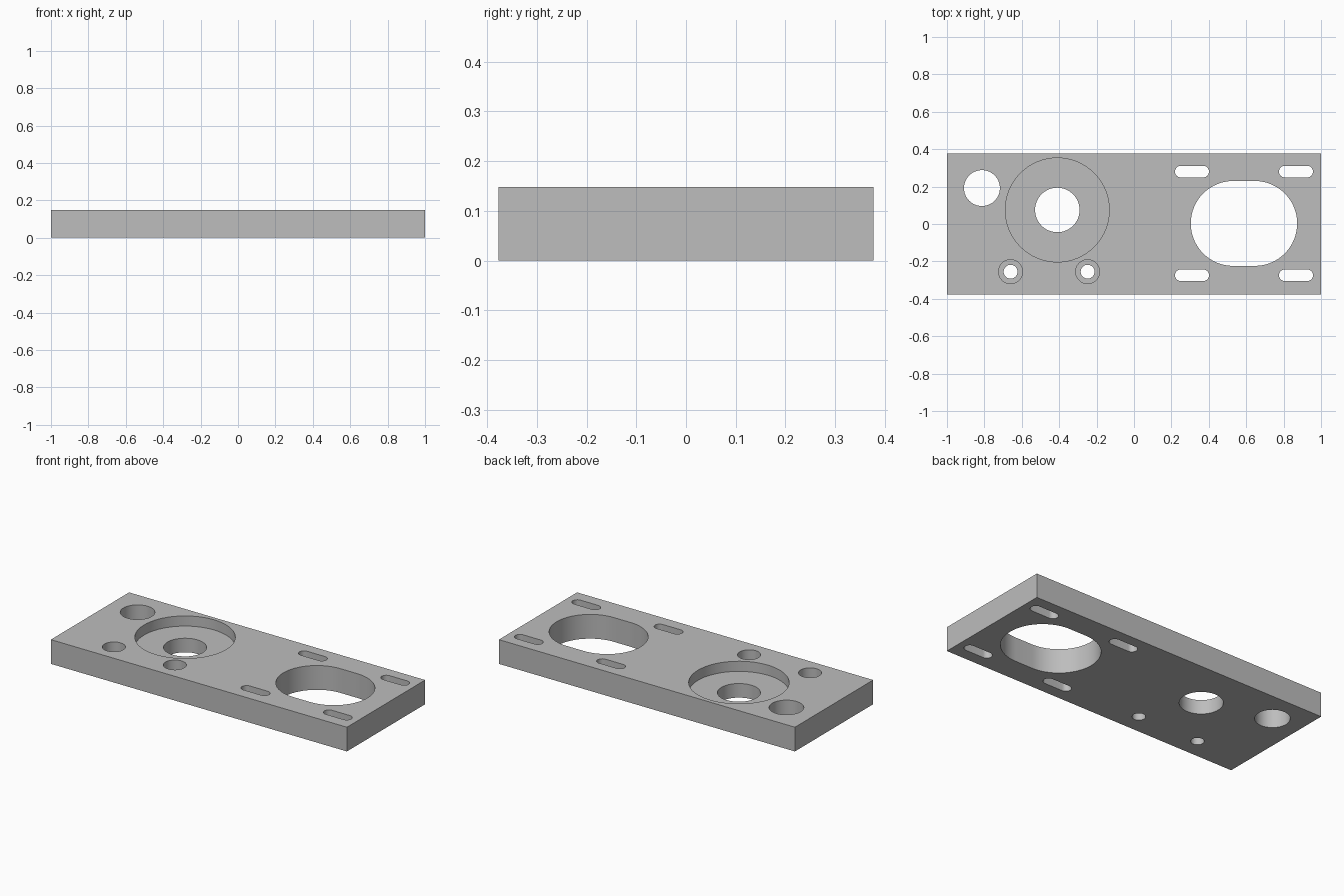
import bpy
import bmesh
from math import cos, sin, pi, radians

cube = bpy.data.objects.get("Cube")
if cube:
    bpy.data.objects.remove(cube, do_unlink=True)

THICK = 0.148
WIDTH = 0.755

# Plain grey metal
grey = bpy.data.materials.new("grey metal")
grey.use_nodes = True
COLOUR = (0.51, 0.51, 0.51, 1)
grey.diffuse_color = COLOUR
grey.node_tree.nodes["Principled BSDF"].inputs["Base Color"].default_value = COLOUR


def prism(name, outline, z0, z1):
    """Extrude a closed outline from z0 up to z1."""
    bm = bmesh.new()
    face = bm.faces.new([bm.verts.new((x, y, z0)) for x, y in outline])
    top = bmesh.ops.extrude_face_region(bm, geom=[face])["geom"]
    verts = [v for v in top if isinstance(v, bmesh.types.BMVert)]
    bmesh.ops.translate(bm, verts=verts, vec=(0, 0, z1 - z0))
    bmesh.ops.recalc_face_normals(bm, faces=bm.faces)
    mesh = bpy.data.meshes.new(name)
    bm.to_mesh(mesh)
    bm.free()
    mesh.materials.append(grey)
    obj = bpy.data.objects.new(name, mesh)
    bpy.context.collection.objects.link(obj)
    return obj


def slot(x, y, r, straight=0.0, half=32):
    """Round-ended outline; a circle when straight is zero."""
    points = []
    for side in (1, -1):
        for i in range(half + (1 if straight else 0)):
            a = -pi / 2 + pi * i / half
            points.append((x + side * (straight / 2 + r * cos(a)), y + side * r * sin(a)))
    return points


# Base plate
w = WIDTH / 2
plate = prism("mounting_plate", [(-1, -w), (1, -w), (1, w), (-1, w)], 0, THICK)


def cut(outline, depth=None):
    """Cut a pocket of the given depth, or right through."""
    floor = -0.1 if depth is None else THICK - depth
    cutter = prism("hole_cutter", outline, floor, THICK + 0.1)
    cutter.hide_render = True
    mod = plate.modifiers.new("hole", "BOOLEAN")
    mod.operation = "DIFFERENCE"
    mod.solver = "EXACT"
    mod.object = cutter
    bpy.ops.object.modifier_apply(modifier=mod.name)
    bpy.data.objects.remove(cutter, do_unlink=True)


bpy.ops.object.select_all(action="DESELECT")
plate.select_set(True)
bpy.context.view_layer.objects.active = plate

# Corner hole
cut(slot(-0.813, 0.192, 0.096))

# Stepped bearing bore
cut(slot(-0.41, 0.075, 0.278), 0.062)
cut(slot(-0.41, 0.075, 0.119))

# Counterbored screw holes
for x in (-0.66, -0.248):
    cut(slot(x, -0.255, 0.064), 0.08)
    cut(slot(x, -0.255, 0.037))

# Large window with four adjustment slots around it
cut(slot(0.588, 0.003, 0.227, 0.115))
for x in (0.31, 0.866):
    for y in (0.28, -0.274):
        cut(slot(x, y, 0.031, 0.12, 16))

bpy.ops.object.shade_smooth_by_angle(angle=radians(30))
